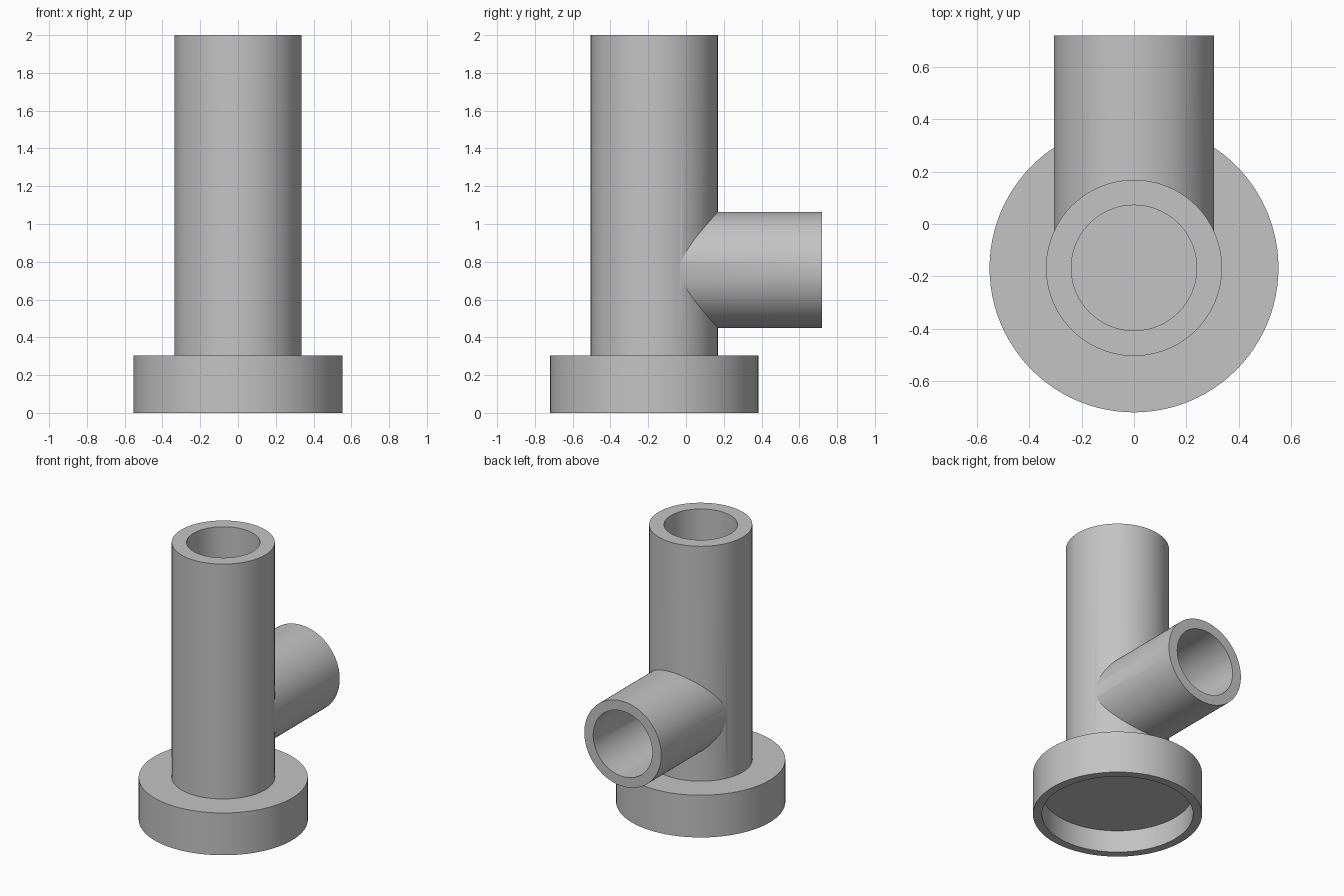
import bpy
import math

cube = bpy.data.objects.get("Cube")
if cube:
    bpy.data.objects.remove(cube, do_unlink=True)

AXIS_Y = -0.168     # vertical pipe axis
BRANCH_Z = 0.757    # side branch axis
BACK_Y = 0.721      # open end of the branch

grey = bpy.data.materials.new("plain grey")
grey.use_nodes = True
grey.diffuse_color = (0.55, 0.55, 0.55, 1)
grey.node_tree.nodes["Principled BSDF"].inputs["Base Color"].default_value = grey.diffuse_color


def cylinder(name, radius, start, end, along_y=False):
    """Cylinder on the pipe axis (start/end in z) or on the branch axis (start/end in y)."""
    mid = (start + end) / 2
    bpy.ops.mesh.primitive_cylinder_add(
        vertices=96, radius=radius, depth=end - start,
        location=(0, mid, BRANCH_Z) if along_y else (0, AXIS_Y, mid),
        rotation=(math.pi / 2, 0, 0) if along_y else (0, 0, 0))
    obj = bpy.context.object
    obj.name = name
    obj.data.materials.append(grey)
    return obj


def combine(target, tool, operation):
    mod = target.modifiers.new(operation.lower(), "BOOLEAN")
    mod.operation = operation
    mod.solver = "EXACT"
    mod.object = tool
    bpy.context.view_layer.objects.active = target
    bpy.ops.object.modifier_apply(modifier=mod.name)
    bpy.data.objects.remove(tool, do_unlink=True)


# Outer bodies: flange, upright pipe, side branch
fitting = cylinder("pipe_fitting", 0.553, 0, 0.305)
combine(fitting, cylinder("upright_pipe", 0.337, 0.23, 2), "UNION")
combine(fitting, cylinder("side_branch", 0.307, AXIS_Y, BACK_Y, True), "UNION")

# Hollows: pipe bore, branch bore, recess under the flange
combine(fitting, cylinder("pipe_bore", 0.24, 0.305, 2.2), "DIFFERENCE")
combine(fitting, cylinder("branch_bore", 0.236, AXIS_Y, BACK_Y + 0.2, True), "DIFFERENCE")
combine(fitting, cylinder("flange_recess", 0.494, -0.2, 0.16), "DIFFERENCE")

# Smooth walls with sharp rims
bpy.ops.object.select_all(action="DESELECT")
fitting.select_set(True)
bpy.context.view_layer.objects.active = fitting
bpy.ops.object.shade_smooth_by_angle(angle=math.radians(25))
